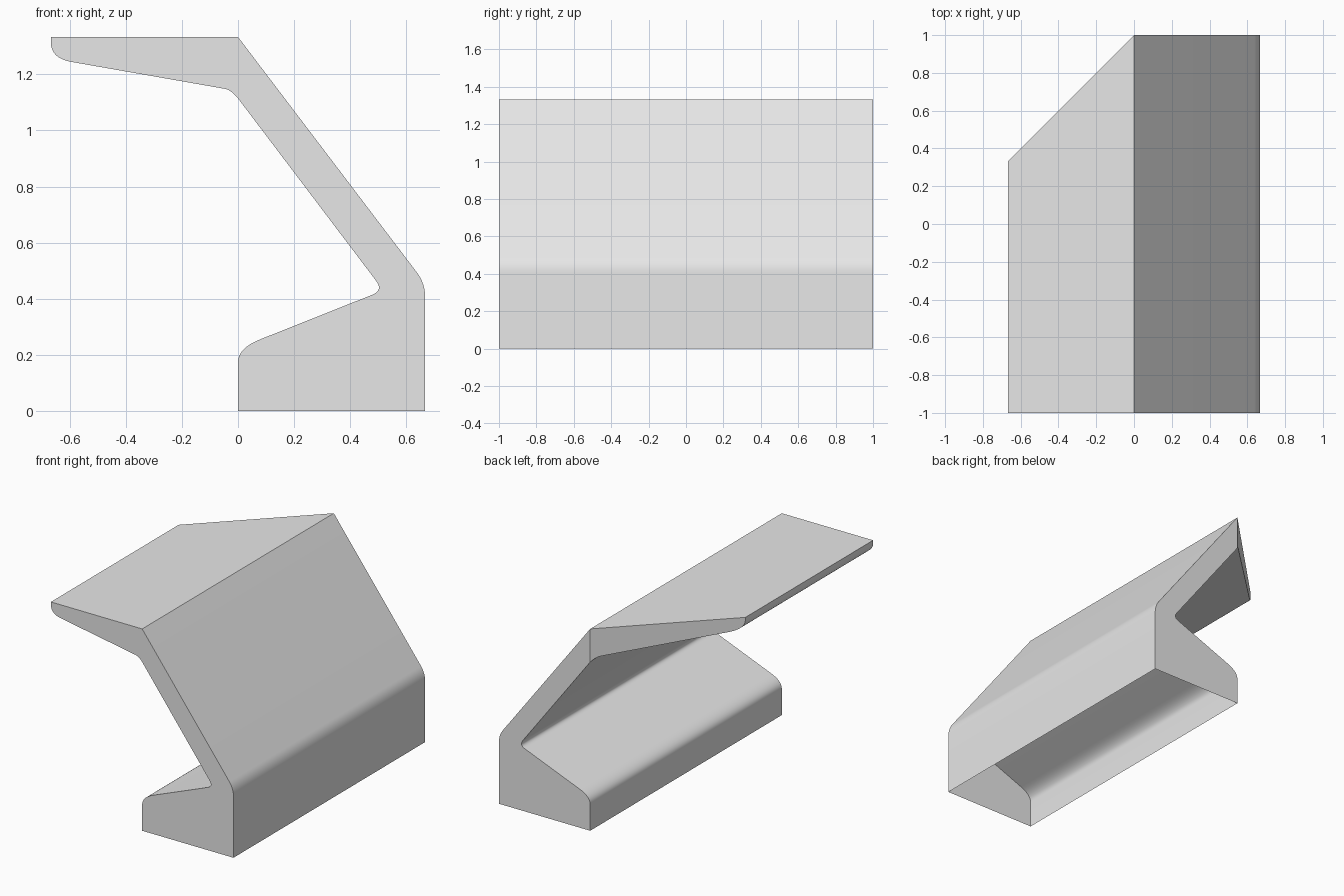
import bpy, bmesh, math
from mathutils import Vector

cube = bpy.data.objects.get("Cube")
if cube:
    bpy.data.objects.remove(cube, do_unlink=True)

grey = bpy.data.materials.new("plain_grey")
grey.use_nodes = True
grey.diffuse_color = (0.8, 0.8, 0.8, 1)
grey.node_tree.nodes["Principled BSDF"].inputs["Base Color"].default_value = (0.8, 0.8, 0.8, 1)

# Profile corners: x, z, rounding length before and after the corner
CORNERS = [
    (0, 0, 0, 0),                        # base, inner foot
    (0.667, 0, 0, 0),                    # base, outer foot
    (0.667, 0.455, 0.05, 0.05),          # outer bend
    (0, 1.333, 0, 0),                    # ridge
    (-0.667, 1.333, 0, 0),               # canopy tip, top
    (-0.667, 1.257, 0.058, 0.074),       # canopy tip, underside
    (-0.0225, 1.144, 0.025, 0.045),      # canopy to strut
    (0.518, 0.43, 0.043, 0.043),         # inner elbow
    (0, 0.224, 0.05, 0.085),             # rounded nose of the base
]
CORNERS[-1] = (0, 0.224, 0.085, 0.05)
STEPS = 8


def rounded_profile(corners):
    """Replace each rounded corner by a short curve tangent to both sides."""
    points = []
    for i, (x, z, before, after) in enumerate(corners):
        p = Vector((x, z))
        if not before:
            points.append(p)
            continue
        a = Vector(corners[i - 1][:2])
        b = Vector(corners[(i + 1) % len(corners)][:2])
        start = p + (a - p).normalized() * before
        end = p + (b - p).normalized() * after
        for s in range(STEPS + 1):
            t = s / STEPS
            points.append(start * (1 - t) ** 2 + p * 2 * t * (1 - t) + end * t * t)
    return points


# Extrude the profile along y
bm = bmesh.new()
face = bm.faces.new([bm.verts.new((p.x, -1, p.y)) for p in rounded_profile(CORNERS)])
extruded = bmesh.ops.extrude_face_region(bm, geom=[face], use_keep_orig=True)
bmesh.ops.translate(bm, vec=(0, 2, 0),
                    verts=[g for g in extruded["geom"] if isinstance(g, bmesh.types.BMVert)])

# Slice the back corner of the canopy diagonally and close the cut
cut = bmesh.ops.bisect_plane(bm, geom=bm.verts[:] + bm.edges[:] + bm.faces[:], dist=1e-5,
                             plane_co=(0, 1, 0), plane_no=(-1, 1, 0), clear_outer=True)
bmesh.ops.holes_fill(bm, edges=[e for e in bm.edges if e.is_boundary], sides=0)
bmesh.ops.recalc_face_normals(bm, faces=bm.faces[:])

# The base is open underneath
bmesh.ops.delete(bm, geom=[f for f in bm.faces if all(v.co.z < 0.001 for v in f.verts)],
                 context="FACES_ONLY")

mesh = bpy.data.meshes.new("folded_shell")
bm.to_mesh(mesh)
bm.free()
mesh.materials.append(grey)
shell = bpy.data.objects.new("folded_shell", mesh)
bpy.context.collection.objects.link(shell)

bpy.ops.object.select_all(action="DESELECT")
shell.select_set(True)
bpy.context.view_layer.objects.active = shell
bpy.ops.object.shade_smooth_by_angle(angle=math.radians(30))
